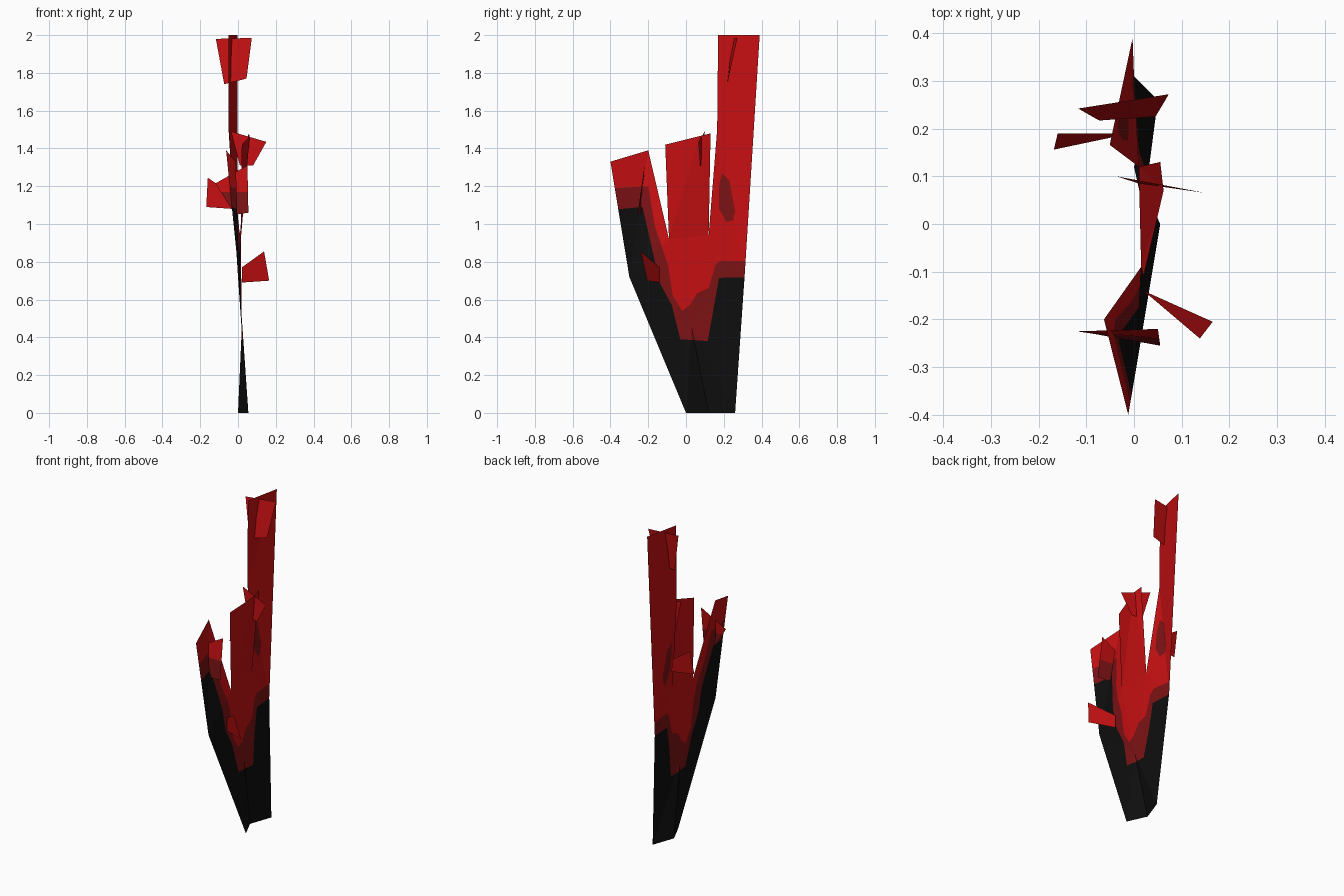
import bpy, bmesh
from mathutils import Vector
from mathutils.geometry import delaunay_2d_cdt, barycentric_transform, intersect_point_tri_2d

if "Cube" in bpy.data.objects:
    bpy.data.objects.remove(bpy.data.objects["Cube"])


def material(name, rgb):
    m = bpy.data.materials.new(name)
    m.use_nodes = True
    m.diffuse_color = (*rgb, 1)
    m.node_tree.nodes["Principled BSDF"].inputs["Base Color"].default_value = (*rgb, 1)
    return m


MATERIALS = [material("charred black", (0.0045, 0.0045, 0.0045)),
             material("dark red", (0.2, 0.006, 0.007)),
             material("bright red", (0.56, 0.005, 0.006))]
BLACK, DARK, RED = range(3)


def make_object(name, bm):
    mesh = bpy.data.meshes.new(name)
    bm.to_mesh(mesh)
    bm.free()
    for m in MATERIALS:
        mesh.materials.append(m)
    obj = bpy.data.objects.new(name, mesh)
    bpy.context.collection.objects.link(obj)
    return obj


# Folded sheet: named corners and the flat panels between them
corners = {
    "base_front": (.055, 0, 0), "base_mid": (0, .12, 0), "base_back": (.05, .26, 0),
    "heart": (.02, .03, .45),
    "front_edge": (.005, -.3, .72), "front_tip": (-.012, -.4, 1.33),
    "front_inner": (-.063, -.2, 1.39), "front_notch": (.015, -.09, .92),
    "mid_front": (.02, -.11, 1.42), "mid_top": (.062, .07, 1.465), "mid_back": (.055, .13, 1.48),
    "back_notch": (.01, .12, .94), "back_inner": (-.05, .165, 1.5),
    "back_top": (-.05, .17, 2), "back_tip": (-.003, .39, 2), "back_edge": (0, .31, .72)}
corners = {k: Vector(v) for k, v in corners.items()}
panels = [p.split() for p in (
    "base_front base_mid heart", "base_mid base_back heart", "base_back back_edge heart",
    "base_front heart front_edge", "front_edge heart front_notch",
    "front_edge front_tip front_inner", "front_edge front_inner front_notch",
    "heart back_notch front_notch", "heart back_edge back_notch",
    "front_notch back_notch mid_top", "back_notch mid_back mid_top",
    "front_notch mid_top mid_front", "back_notch back_edge back_inner",
    "back_edge back_tip back_inner", "back_inner back_tip back_top")]

# Colour borders across the sheet, as (y, z)
black_line = [(-.45, 1.07), (-.23, 1.09), (-.19, .915), (-.14, .69), (-.075, .57),
              (-.03, .39), (.115, .38), (.175, .715), (.45, .72)]
dark_line = [(-.45, 1.185), (-.2, 1.2), (-.165, .99), (-.095, .78), (-.07, .62), (-.02, .54),
             (.02, .57), (.06, .635), (.12, .66), (.155, .78), (.18, .805), (.45, .805)]
spot = [(.19, 1.27), (.175, 1.2), (.175, 1.08), (.215, 1.01), (.25, 1.02), (.26, 1.07), (.23, 1.23)]


def flat(v):
    return Vector((v.y, v.z))


def below(p, line):
    for (y0, z0), (y1, z1) in zip(line, line[1:]):
        if y0 <= p.x <= y1:
            return p.y < z0 + (z1 - z0) * (p.x - y0) / (y1 - y0)
    return False


def in_spot(p):
    return all((b[0] - a[0]) * (p.y - a[1]) > (b[1] - a[1]) * (p.x - a[0])
               for a, b in zip(spot, spot[1:] + spot[:1]))


def find_panel(p):
    for names in panels:
        tri = [corners[n] for n in names]
        if intersect_point_tri_2d(p, *[flat(c) for c in tri]):
            return tri
    return None


def lift(p, tri):
    ground = [Vector((c.y, c.z, 0)) for c in tri]
    return barycentric_transform(Vector((p.x, p.y, 0)), *ground, *tri)


# Triangulate folds and colour borders together, then fold the result into shape
names = list(corners)
points = [flat(corners[n]) for n in names]
edges = [(names.index(t[i]), names.index(t[i - 1])) for t in panels for i in range(3)]
for line, closed in ((black_line, False), (dark_line, False), (spot, True)):
    start = len(points)
    points += [Vector(p) for p in line]
    edges += [(start + i, start + i + 1) for i in range(len(line) - 1)]
    if closed:
        edges.append((len(points) - 1, start))
verts, _, tris = delaunay_2d_cdt(points, edges, [], 0, 1e-5)[:3]

bm = bmesh.new()
for t in tris:
    pts = [verts[i] for i in t]
    centre = (pts[0] + pts[1] + pts[2]) / 3
    panel = find_panel(centre)
    if panel is None:
        continue
    face = bm.faces.new([bm.verts.new(lift(p, panel)) for p in pts])
    if below(centre, black_line):
        face.material_index = BLACK
    elif below(centre, dark_line) or in_spot(centre):
        face.material_index = DARK
    else:
        face.material_index = RED
bmesh.ops.remove_doubles(bm, verts=bm.verts, dist=1e-4)
make_object("folded_sheet", bm)


# Small four-cornered flakes that stick out of the sheet
def flake(name, quad, dark_below=0):
    bm = bmesh.new()
    bm.faces.new([bm.verts.new(c) for c in quad])
    bmesh.ops.bisect_plane(bm, geom=bm.verts[:] + bm.edges[:] + bm.faces[:],
                           plane_co=(0, 0, dark_below), plane_no=(0, 0, 1))
    for f in bm.faces:
        f.material_index = DARK if f.calc_center_median().z < dark_below else RED
    make_object(name, bm)


flake("top_flake", [(-.117, .242, 1.98), (-.073, .217, 1.74), (.045, .225, 1.77), (.073, .272, 1.985)])
flake("middle_flake", [(-.037, .1, 1.49), (.01, .085, 1.31), (.08, .075, 1.31), (.15, .065, 1.435)])
flake("back_flake", [(-.16, .19, 1.245), (-.168, .156, 1.09), (-.03, .185, 1.08), (-.035, .19, 1.16)])
flake("front_flake", [(-.12, -.225, 1.215), (-.015, -.24, 1.05), (.055, -.255, 1.06), (.05, -.22, 1.31)], 1.17)
flake("low_flake", [(.02, -.14, .77), (.02, -.14, .69), (.165, -.205, .7), (.138, -.24, .855)])
